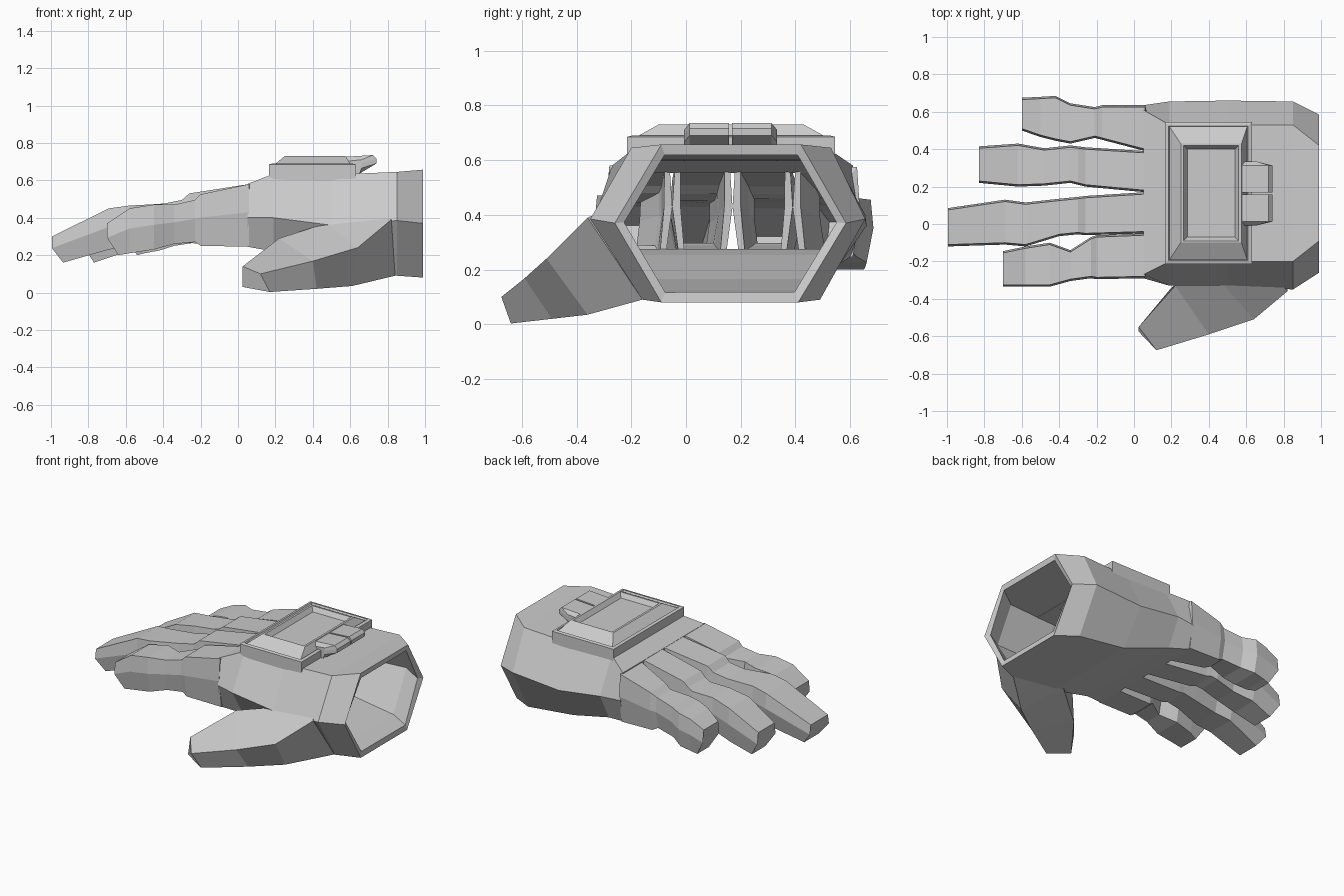
import bpy, bmesh

def loft(name, rings, cap_start=False, cap_end=False, wall=0):
    """Skin a list of equal-length point rings; optionally hollow it with a wall."""
    bm = bmesh.new()
    vs = [[bm.verts.new(p) for p in r] for r in rings]
    n = len(rings[0])
    for a, b in zip(vs, vs[1:]):
        for i in range(n):
            j = (i + 1) % n
            bm.faces.new((a[i], a[j], b[j], b[i]))
    if cap_start:
        bm.faces.new(vs[0][::-1])
    if cap_end:
        bm.faces.new(vs[-1])
    bmesh.ops.recalc_face_normals(bm, faces=bm.faces)
    me = bpy.data.meshes.new(name)
    bm.to_mesh(me)
    bm.free()
    ob = bpy.data.objects.new(name, me)
    bpy.context.collection.objects.link(ob)
    if wall:
        m = ob.modifiers.new("wall", 'SOLIDIFY')
        m.thickness = wall
        m.offset = -1
    return ob

def rect(x0, x1, y0, y1, z):
    return [(x0, y0, z), (x1, y0, z), (x1, y1, z), (x0, y1, z)]

# Hollow palm and cuff: x, top y range, top z, side y range, side z, bottom y range, bottom z
palm = [
    (0.99, -.09, .42, .657, -.26, .585, .37, -.09, .41, .08),
    (0.85, -.20, .53, .645, -.35, .655, .385, -.16, .49, .09),
    (0.50, -.20, .53, .630, -.33, .66, .36, -.18, .50, .13),
    (0.19, -.20, .53, .635, -.33, .655, .40, -.22, .56, .22),
    (0.05, -.27, .61, .580, -.29, .635, .40, -.26, .60, .245),
]
loft("palm", [[(x, a, zt), (x, b, zt), (x, d, zm), (x, f, zb), (x, e, zb), (x, c, zm)]
              for x, a, b, zt, c, d, zm, e, f, zb in palm], wall=.04)

# Hollow fingers, root to tip: x, low y, high y, top z, bottom z
fingers = {
    "index_finger": [(.06, -.29, -.05, .58, .245), (-.20, -.295, -.06, .525, .25),
                     (-.23, -.29, -.07, .495, .27), (-.34, -.305, -.14, .47, .26),
                     (-.45, -.335, -.10, .47, .23), (-.58, -.335, -.12, .45, .21),
                     (-.70, -.335, -.145, .37, .20)],
    "middle_finger": [(.06, -.05, .17, .58, .245), (-.26, -.06, .15, .53, .265),
                      (-.30, -.055, .145, .495, .275), (-.40, -.065, .135, .475, .265),
                      (-.58, -.12, .115, .465, .25), (-.69, -.11, .13, .45, .23),
                      (-.995, -.12, .085, .30, .16)],
    "ring_finger": [(.06, .17, .39, .58, .245), (-.26, .20, .41, .525, .265),
                    (-.30, .21, .415, .495, .275), (-.34, .22, .42, .48, .265),
                    (-.48, .205, .405, .47, .24), (-.62, .20, .43, .445, .21),
                    (-.83, .22, .415, .33, .16)],
    "little_finger": [(.06, .39, .635, .575, .245), (-.17, .45, .635, .51, .25),
                      (-.21, .46, .625, .485, .27), (-.34, .43, .645, .46, .25),
                      (-.42, .445, .685, .455, .225), (-.50, .465, .68, .435, .21),
                      (-.60, .50, .675, .385, .20)],
}
for name, secs in fingers.items():
    rings = []
    for k, (x, y0, y1, zt, zb) in enumerate(secs):
        tip = k == len(secs) - 1
        xb = x + (.06 if tip else 0)          # fingertip is cut back underneath
        zm = zb + (zt - zb) * .55
        rings.append([(x, y0 + .01, zt), (x, y1 - .01, zt), (x, y1, zm),
                      (xb, y1 - .025, zb), (xb, y0 + .025, zb), (x, y0, zm)])
    loft(name, rings, cap_end=True, wall=.03)

# Thumb: outer top, outer bottom, inner bottom, inner top
loft("thumb", [
    [(.82, -.36, .39), (.84, -.16, .09), (.82, -.15, .10), (.80, -.335, .40)],
    [(.64, -.51, .24), (.61, -.36, .035), (.45, -.14, .14), (.47, -.315, .37)],
    [(.40, -.59, .168), (.42, -.49, .02), (.20, -.34, .09), (.22, -.33, .29)],
    [(.12, -.675, .10), (.17, -.64, .003), (.025, -.575, .03), (.025, -.55, .14)],
], cap_start=True, cap_end=True)

# Back plate: base, thin rim with groove, raised sloped frame, recessed panel
loft("back_plate", [
    rect(.165, .63, -.215, .545, .60), rect(.165, .63, -.215, .545, .685),
    rect(.185, .61, -.195, .525, .69), rect(.19, .605, -.19, .52, .68),
    rect(.25, .575, -.10, .43, .73), rect(.265, .56, -.09, .42, .73),
    rect(.285, .54, -.07, .40, .70),
], cap_start=True, cap_end=True)

# Pair of latch blocks behind the plate
profile = [(.56, .62), (.64, .63), (.74, .69), (.74, .715), (.72, .735), (.56, .725)]
for side, sgn in (("left", -1), ("right", 1)):
    loft("latch_" + side, [[(x, .163 + sgn * .006, z) for x, z in profile],
                           [(x, .163 + sgn * .15, z) for x, z in profile],
                           [(min(x, .66), .163 + sgn * .17, z - .025) for x, z in profile]],
         cap_start=True, cap_end=True)
